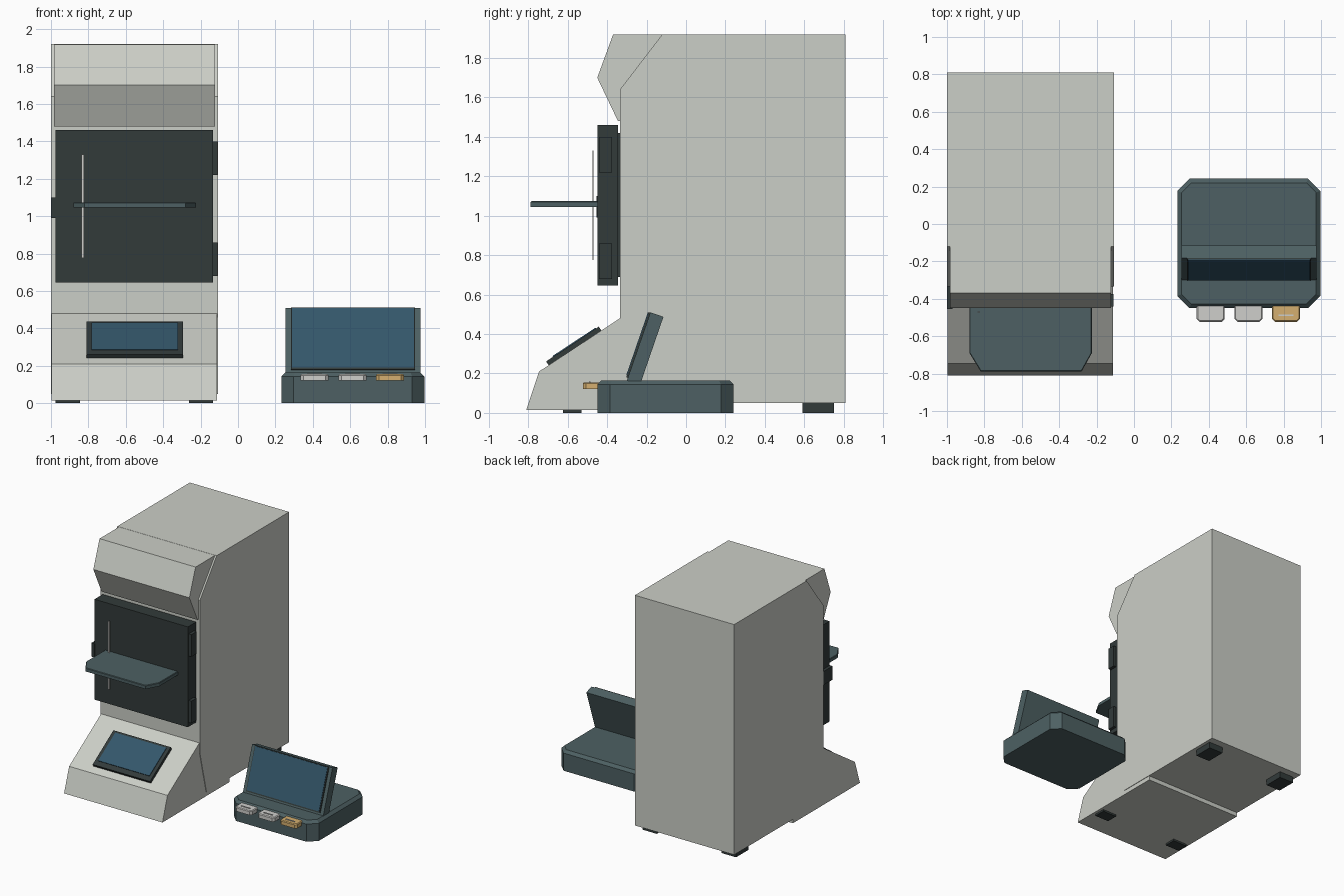
import bpy
import bmesh
from math import radians
from mathutils import Matrix, Vector

if "Cube" in bpy.data.objects:
    bpy.data.objects.remove(bpy.data.objects["Cube"], do_unlink=True)


def material(name, r, g, b):
    m = bpy.data.materials.new(name)
    m.use_nodes = True
    m.diffuse_color = (r, g, b, 1)
    bsdf = next(n for n in m.node_tree.nodes if n.type == "BSDF_PRINCIPLED")
    bsdf.inputs["Base Color"].default_value = (r, g, b, 1)
    return m


SHELL = material("warm grey shell", .60, .62, .57)
DARK = material("charcoal", .032, .043, .042)
TEAL = material("slate teal", .075, .118, .125)
GLASS = material("blue glass", .034, .095, .147)
GOLD = material("amber key", .66, .43, .16)
KEY = material("light grey", .62, .62, .60)


def finish(bm, name, mat, matrix=None):
    bmesh.ops.recalc_face_normals(bm, faces=bm.faces[:])
    mesh = bpy.data.meshes.new(name)
    bm.to_mesh(mesh)
    bm.free()
    mesh.materials.append(mat)
    obj = bpy.data.objects.new(name, mesh)
    if matrix:
        obj.matrix_world = matrix
    bpy.context.collection.objects.link(obj)
    return obj


def prism(name, outline, axis, lo, hi, mat, bevel=0):
    """Extrude an outline: (y, z) points along X, or (x, y) points along Z."""
    bm = bmesh.new()
    place = (lambda p: (lo, *p)) if axis == "X" else (lambda p: (*p, lo))
    face = bm.faces.new([bm.verts.new(place(p)) for p in outline])
    ext = bmesh.ops.extrude_face_region(bm, geom=[face])["geom"]
    top = [v for v in ext if isinstance(v, bmesh.types.BMVert)]
    step = Vector((hi - lo, 0, 0) if axis == "X" else (0, 0, hi - lo))
    bmesh.ops.translate(bm, verts=top, vec=step)
    if bevel:
        rim = [e for e in bm.edges if all(v in top for v in e.verts)]
        bmesh.ops.bevel(bm, geom=rim, offset=bevel, segments=1, affect="EDGES")
    return finish(bm, name, mat)


def box(name, x, y, z, mat):
    """Axis-aligned box from (low, high) ranges."""
    outline = [(x[0], y[0]), (x[1], y[0]), (x[1], y[1]), (x[0], y[1])]
    return prism(name, outline, "Z", z[0], z[1], mat)


def tilted(name, centre, angle, offset, size, mat):
    """Box placed in a frame that is tilted around the X axis."""
    bm = bmesh.new()
    bmesh.ops.create_cube(bm, size=1)
    bmesh.ops.scale(bm, vec=size, verts=bm.verts)
    bmesh.ops.translate(bm, vec=offset, verts=bm.verts)
    return finish(bm, name, mat, Matrix.Translation(centre) @ Matrix.Rotation(radians(angle), 4, "X"))


def clipped(x0, x1, y0, y1, c):
    """Rectangle with four cut corners."""
    return [(x0 + c, y0), (x1 - c, y0), (x1, y0 + c), (x1, y1 - c),
            (x1 - c, y1), (x0 + c, y1), (x0, y1 - c), (x0, y0 + c)]


# Tall cabinet, hood and sloping base
prism("cabinet", [(.81, .05), (.81, 1.92), (-.12, 1.92), (-.335, 1.64),
                  (-.335, .4), (-.25, .05)], "X", -1, -.108, SHELL)
prism("hood", [(-.1, 1.919), (-.37, 1.919), (-.45, 1.70), (-.345, 1.48),
               (-.3, 1.48)], "X", -.985, -.122, SHELL)
prism("cabinet_base", [(.05, .015), (-.81, .015), (-.745, .21), (-.335, .48),
                       (.05, .48)], "X", -.996, -.112, SHELL)

# Feet
for side, (xa, xb) in (("right", (-.975, -.845)), ("left", (-.263, -.135))):
    box(side + "_front_foot", (xa, xb), (-.625, -.53), (0, .02), DARK)
    box(side + "_rear_foot", (xa, xb), (.59, .75), (0, .055), DARK)

# Door with hinges, latch, handle strip and shelf
box("door", (-.975, -.135), (-.45, -.345), (.645, 1.46), DARK)
box("door_mount", (-.93, -.18), (-.35, -.33), (.69, 1.42), DARK)
for name, low in (("upper_hinge", 1.22), ("lower_hinge", .68)):
    box(name, (-.14, -.11), (-.44, -.375), (low, low + .18), DARK)
box("latch", (-1, -.97), (-.455, -.335), (.99, 1.10), DARK)
box("handle_strip", (-.836, -.824), (-.474, -.469), (.775, 1.33), KEY)
prism("shelf", [(-.88, -.445), (-.88, -.69), (-.82, -.788), (-.28, -.788),
                (-.225, -.69), (-.225, -.445)], "Z", 1.045, 1.074, TEAL, .004)

# Touch panel on the sloping base
panel = (-.552, -.563, .33)
tilted("panel_frame", panel, 33.4, (0, 0, .01), (.516, .32, .026), DARK)
tilted("panel_glass", panel, 33.4, (0, .012, .025), (.46, .262, .006), GLASS)

# Separate console with leaning display
prism("console_body", clipped(.232, .996, -.45, .242, .065), "Z", 0, .165, TEAL, .022)
display = (.615, -.207, .326)
tilted("display_body", display, -19, (0, 0, 0), (.722, .07, .365), TEAL)
tilted("display_bezel", display, -19, (0, -.037, .006), (.664, .012, .35), DARK)
tilted("display_glass", display, -19, (0, -.044, .009), (.65, .006, .335), GLASS)

# Keys along the console's front edge
for name, x, mat in (("first_key", .41, KEY), ("second_key", .612, KEY),
                     ("third_key", .813, GOLD)):
    prism(name, clipped(x - .075, x + .075, -.523, -.42, .016), "Z", .12, .155, mat, .006)
    box(name + "_mark", (x - .04, x + .04), (-.492, -.484), (.154, .16), KEY)
